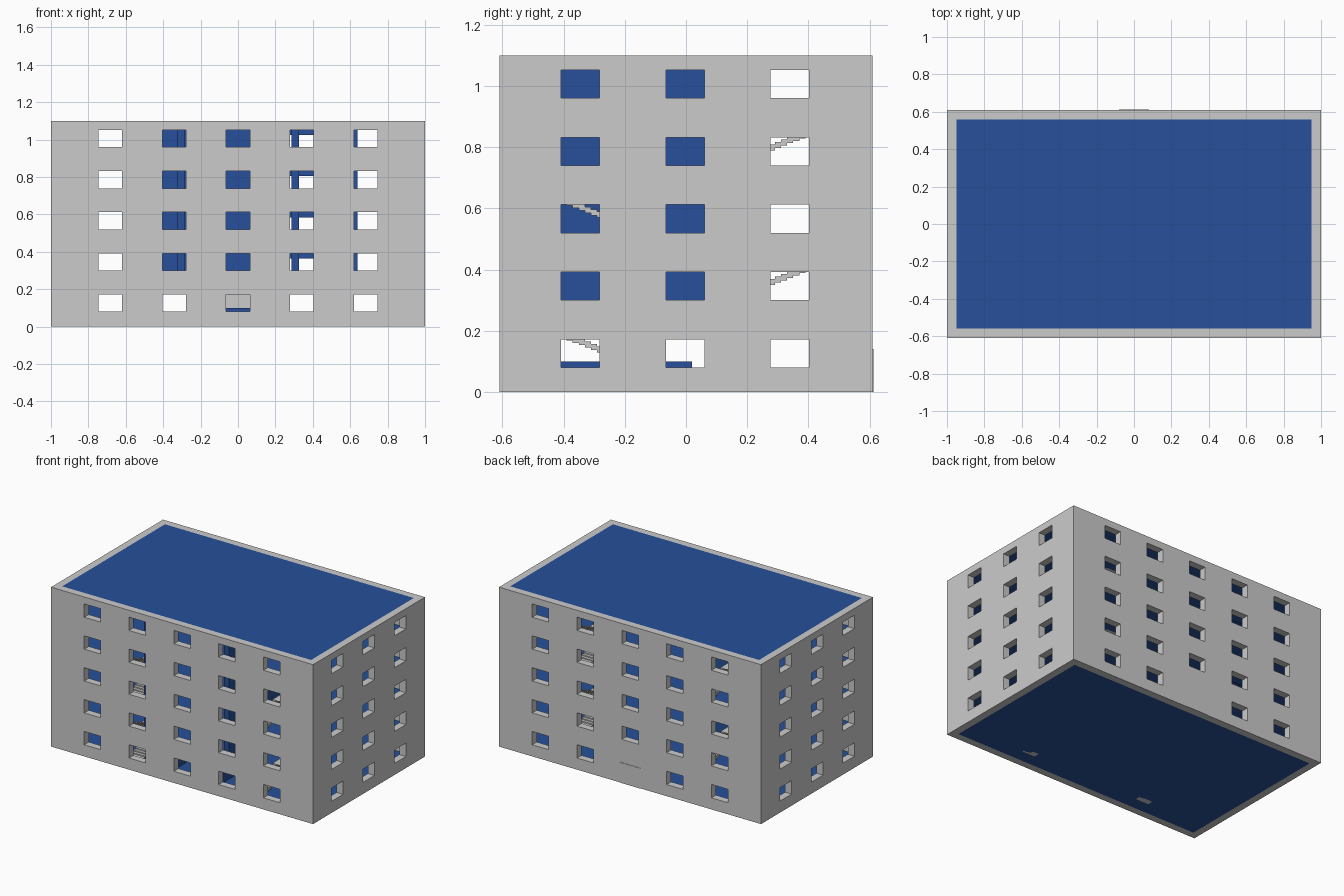
import bpy, bmesh

if "Cube" in bpy.data.objects:
    bpy.data.objects.remove(bpy.data.objects["Cube"])

BLUE = bpy.data.materials.new("interior_blue")
BLUE.diffuse_color = (0.02, 0.08, 0.32, 1)
BLUE.use_nodes = True
BLUE.node_tree.nodes["Principled BSDF"].inputs["Base Color"].default_value = BLUE.diffuse_color
STOREY, FLOORS = 0.22, 5


def boxes(name, spans, mat=None):
    """One object from boxes given as (x0, x1, y0, y1, z0, z1)."""
    bm = bmesh.new()
    for x0, x1, y0, y1, z0, z1 in spans:
        verts = bmesh.ops.create_cube(bm, size=1)["verts"]
        for v in verts:
            v.co = (x1 if v.co.x > 0 else x0, y1 if v.co.y > 0 else y0, z1 if v.co.z > 0 else z0)
    bmesh.ops.recalc_face_normals(bm, faces=bm.faces)
    me = bpy.data.meshes.new(name)
    bm.to_mesh(me)
    bm.free()
    ob = bpy.data.objects.new(name, me)
    bpy.context.collection.objects.link(ob)
    if mat:
        me.materials.append(mat)
    return ob


def cut(ob, spans):
    """Subtract boxes from an object."""
    cutter = boxes("cutter", spans)
    cutter.hide_render = True
    mod = ob.modifiers.new("cut", "BOOLEAN")
    mod.operation, mod.solver, mod.object = "DIFFERENCE", "EXACT", cutter
    bpy.context.view_layer.objects.active = ob
    bpy.ops.object.modifier_apply(modifier=mod.name)
    bpy.data.objects.remove(cutter)


# Outer walls with window openings
walls = boxes("outer_walls", [(-1, 1, -0.61, 0.61, 0, 1.1)])
cut(walls, [(-0.95, 0.95, -0.56, 0.56, -0.1, 1.2)])
openings, w = [], 0.063
for f in range(FLOORS):
    z0, z1 = f * STOREY + 0.08, f * STOREY + 0.172
    for i in range(-2, 3):
        x = i * 0.342
        openings.append((x - w, x + w, -0.7, -0.5, z0, z1))
        if f or i:
            openings.append((x - w, x + w, 0.5, 0.7, z0, z1))
    for j in (-1, 0, 1):
        y = j * 0.342 - 0.003
        openings += [(s - 0.1, s + 0.1, y - w, y + w, z0, z1) for s in (-1, 1)]
cut(walls, openings)

# Back entrance door
boxes("back_door", [(-0.08, 0.08, 0.555, 0.613, 0, 0.14)])

# Floor slabs and flat roof, with stair openings between storeys
for f in range(FLOORS + 1):
    z1 = f * STOREY
    z0 = z1 - 0.02
    if f == 0:
        z0, z1 = 0, 0.01
    slab = boxes("roof" if f == FLOORS else f"floor_{f}", [(-0.95, 0.95, -0.56, 0.56, z0, z1)], BLUE)
    if 0 < f < FLOORS:
        y0, y1 = (-0.47, -0.1) if f % 2 else (0.1, 0.47)
        cut(slab, [(0.405, 0.615, y0, y1, z0 - 0.1, z1 + 0.1),
                   (-0.615, -0.405, y0, y1, z0 - 0.1, z1 + 0.1)])

# Partition walls on the upper storeys, with a doorway
for f in range(1, FLOORS):
    z0, z1, head = f * STOREY, (f + 1) * STOREY - 0.02, f * STOREY + 0.145
    boxes(f"partitions_{f}", [
        (-0.6, 0.27, 0.08, 0.1, z0, z1),
        (0.27, 0.42, 0.08, 0.1, head, z1),
        (0.42, 0.64, 0.08, 0.1, z0, z1),
        (0.285, 0.325, -0.56, 0.08, z0, z1),
        (-0.325, -0.285, -0.56, 0.08, z0, z1)], BLUE)

# Two switchback staircases, alternating front and back each storey
N, RUN, RISE = 14, 0.02, STOREY / 28
for f in range(FLOORS - 1):
    side = 1 if f % 2 == 0 else -1
    spans = []
    for i in range(N):
        lower, upper = -0.47 + i * RUN, -0.19 - (i + 1) * RUN
        za = f * STOREY + i * RISE
        zb = za + STOREY / 2
        spans.append((0.41, 0.51, lower, lower + RUN, max(za - 0.012, 0), za + RISE))
        spans.append((0.51, 0.61, upper, upper + RUN, zb - 0.012, zb + RISE))
    zl = f * STOREY + STOREY / 2
    spans.append((0.41, 0.61, -0.19, -0.1, zl - 0.015, zl))
    spans = [(a, b, *sorted((c * side, d * side)), e, g) for a, b, c, d, e, g in spans]
    spans += [(-b, -a, c, d, e, g) for a, b, c, d, e, g in spans]
    boxes(f"stairs_{f + 1}", spans)

# Lobby counter on the ground floor
boxes("lobby_counter", [(-0.2, -0.16, -0.45, 0.02, 0.01, 0.1),
                        (0.16, 0.2, -0.45, 0.02, 0.01, 0.1),
                        (-0.16, 0.16, -0.02, 0.02, 0.01, 0.1)], BLUE)
